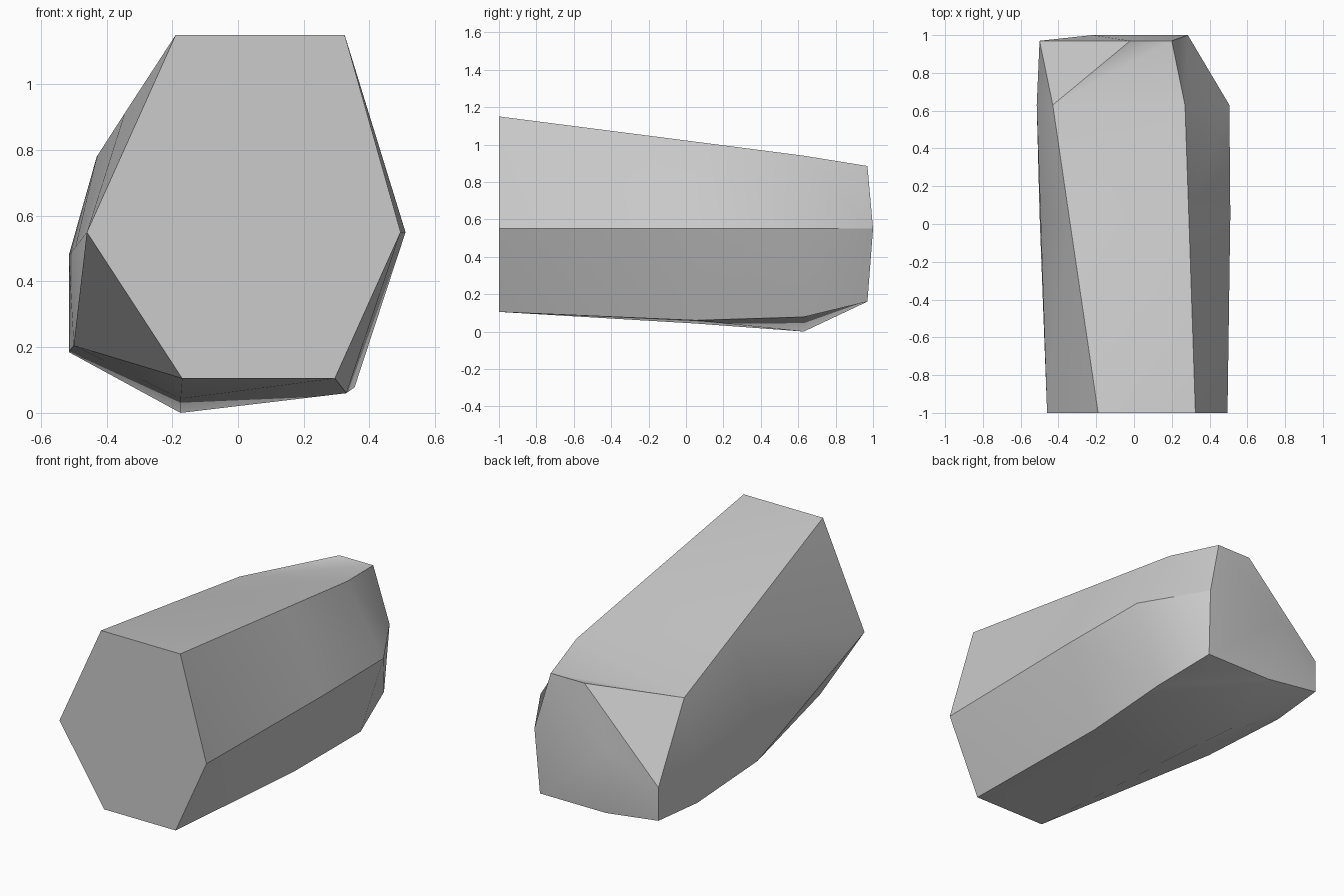
import bpy
import bmesh
import math
from mathutils import Vector

default_cube = bpy.data.objects.get("Cube")
if default_cube:
    bpy.data.objects.remove(default_cube, do_unlink=True)


def flat_material(name, colour):
    material = bpy.data.materials.new(name)
    material.use_nodes = True
    material.diffuse_color = colour
    shader = material.node_tree.nodes["Principled BSDF"]
    shader.inputs["Base Color"].default_value = colour
    shader.inputs["Roughness"].default_value = 0.8
    return material


def add_section(bm, depth, profile):
    """Add one ring of vertices from (x, z) pairs at the given depth."""
    return [bm.verts.new(Vector((x, depth, z))) for x, z in profile]


def bridge(bm, ring, next_ring, flipped=()):
    """Join two rings with triangles; flipped lists columns using the other diagonal."""
    count = len(ring)
    for i in range(count):
        j = (i + 1) % count
        a, b, c, d = ring[i], ring[j], next_ring[j], next_ring[i]
        if i in flipped:
            triangles = ((a, b, d), (b, c, d))
        else:
            triangles = ((a, b, c), (a, c, d))
        for triangle in triangles:
            bm.faces.new(triangle)


# Cross-sections, each listed from upper left clockwise to the side facet
front_profile = [(-0.19, 1.15), (0.325, 1.15), (0.495, 0.55), (0.295, 0.105),
                 (-0.17, 0.105), (-0.46, 0.55), (-0.46, 0.55)]
middle_profile = [(-0.345, 0.912), (0.29, 1.015), (0.51, 0.55), (0.33, 0.06),
                  (-0.175, 0.043), (-0.5, 0.205), (-0.495, 0.505)]
shoulder_profile = [(-0.43, 0.78), (0.27, 0.94), (0.505, 0.55), (0.355, 0.078),
                    (-0.175, 0), (-0.515, 0.185), (-0.515, 0.48)]
back_profile = [(-0.02, 0.885), (0.2, 0.885), (0.285, 0.55), (0.27, 0.16),
                (-0.16, 0.16), (-0.5, 0.205), (-0.5, 0.4)]

bm = bmesh.new()
front = add_section(bm, -1, front_profile)
middle = add_section(bm, 0.05, middle_profile)
shoulder = add_section(bm, 0.63, shoulder_profile)
back = add_section(bm, 0.97, back_profile)

# The back bulges gently towards its waist
back[2].co.y = 1
back_peak = bm.verts.new((-0.22, 1, 0.55))

# Body walls, with the chamfer cut across the upper back corner
bridge(bm, front, middle)
bridge(bm, middle, shoulder)
bridge(bm, shoulder, back, flipped=(6,))

# Flat front cap and shallow fan at the back
bm.faces.new(list(reversed(front)))
for i, vertex in enumerate(back):
    bm.faces.new((vertex, back[(i + 1) % len(back)], back_peak))

bmesh.ops.remove_doubles(bm, verts=bm.verts[:], dist=0.0005)
bmesh.ops.recalc_face_normals(bm, faces=bm.faces[:])

mesh = bpy.data.meshes.new("faceted_body")
bm.to_mesh(mesh)
bm.free()
mesh.materials.append(flat_material("light_grey", (0.6, 0.6, 0.6, 1)))

body = bpy.data.objects.new("faceted_body", mesh)
bpy.context.collection.objects.link(body)

# Soft walls with crisp outer edges
bpy.ops.object.select_all(action="DESELECT")
body.select_set(True)
bpy.context.view_layer.objects.active = body
bpy.ops.object.shade_smooth_by_angle(angle=math.radians(30))
